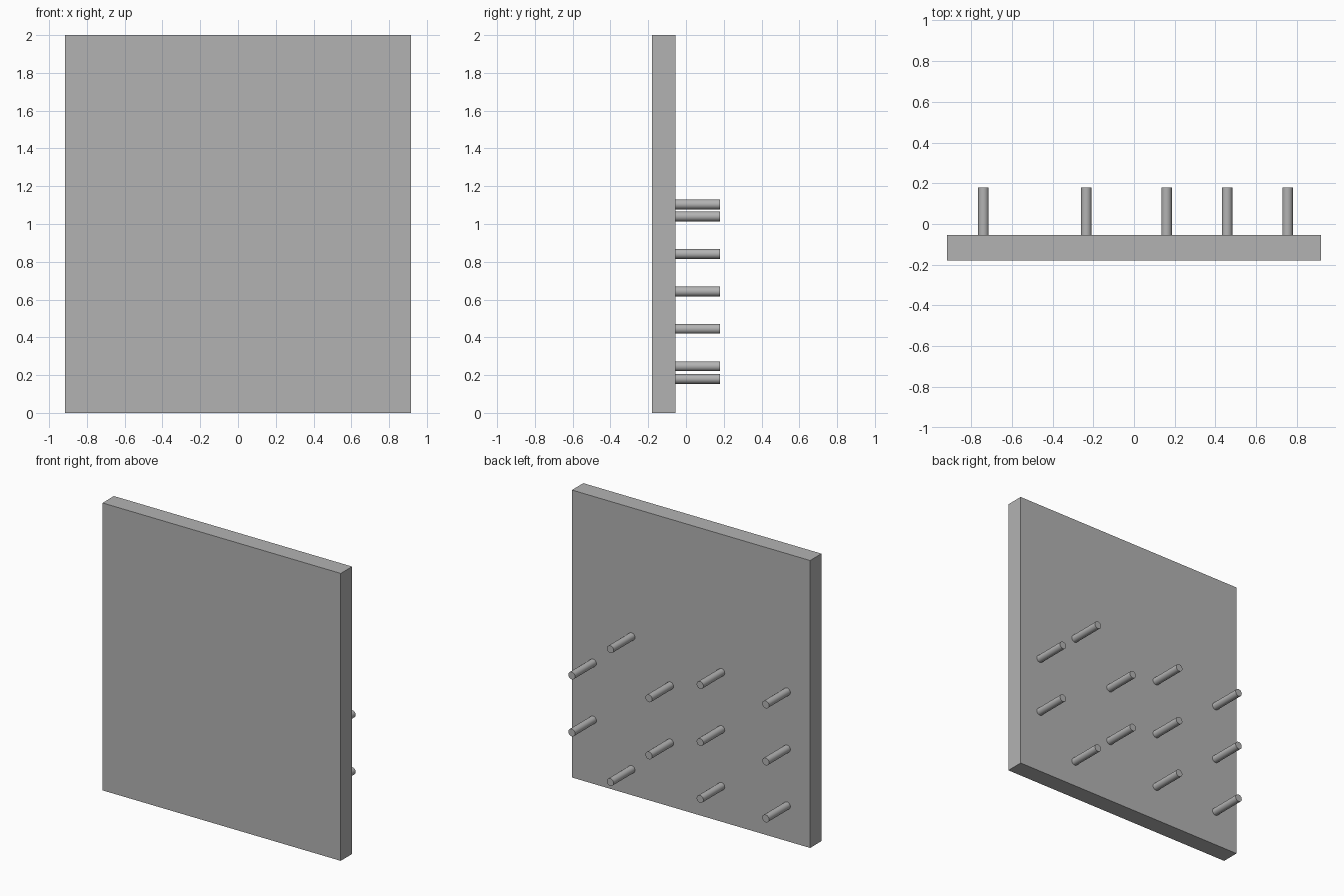
import bpy
import math

cube = bpy.data.objects.get("Cube")
if cube:
    bpy.data.objects.remove(cube, do_unlink=True)

# Single grey material
GREY = (0.45, 0.45, 0.45, 1.0)
grey = bpy.data.materials.new("plain grey")
grey.use_nodes = True
grey.diffuse_color = GREY
grey.node_tree.nodes["Principled BSDF"].inputs["Base Color"].default_value = GREY

# Main dimensions
WIDTH, HEIGHT = 1.834, 2.0
FRONT, BACK, TIP = -0.18, -0.055, 0.18
PEG_RADIUS = 0.026


def add_panel():
    bpy.ops.mesh.primitive_cube_add(size=1, location=(0, (FRONT + BACK) / 2, HEIGHT / 2))
    panel = bpy.context.object
    panel.name = "panel"
    panel.scale = (WIDTH, BACK - FRONT, HEIGHT)
    bpy.ops.object.transform_apply(location=False, rotation=False, scale=True)
    panel.data.materials.append(grey)


def add_peg(name, x, z):
    root = BACK - 0.01  # sunk slightly into the panel
    bpy.ops.mesh.primitive_cylinder_add(
        vertices=24, radius=PEG_RADIUS, depth=TIP - root,
        location=(x, (root + TIP) / 2, z), rotation=(math.pi / 2, 0, 0))
    peg = bpy.context.object
    peg.name = name
    peg.data.materials.append(grey)
    bpy.ops.object.shade_smooth_by_angle(angle=math.radians(40))


add_panel()

# Pegs on the back, in columns: x position and the heights in that column
triple = (0.247, 0.643, 1.04)
pair = (0.445, 0.842)
columns = [
    (-0.739, triple),
    (-0.234, triple),
    (0.16, pair),
    (0.457, (0.18, 1.104)),
    (0.754, pair),
]
for c, (x, heights) in enumerate(columns, 1):
    for r, z in enumerate(heights, 1):
        add_peg(f"peg_column_{c}_row_{r}", x, z)
